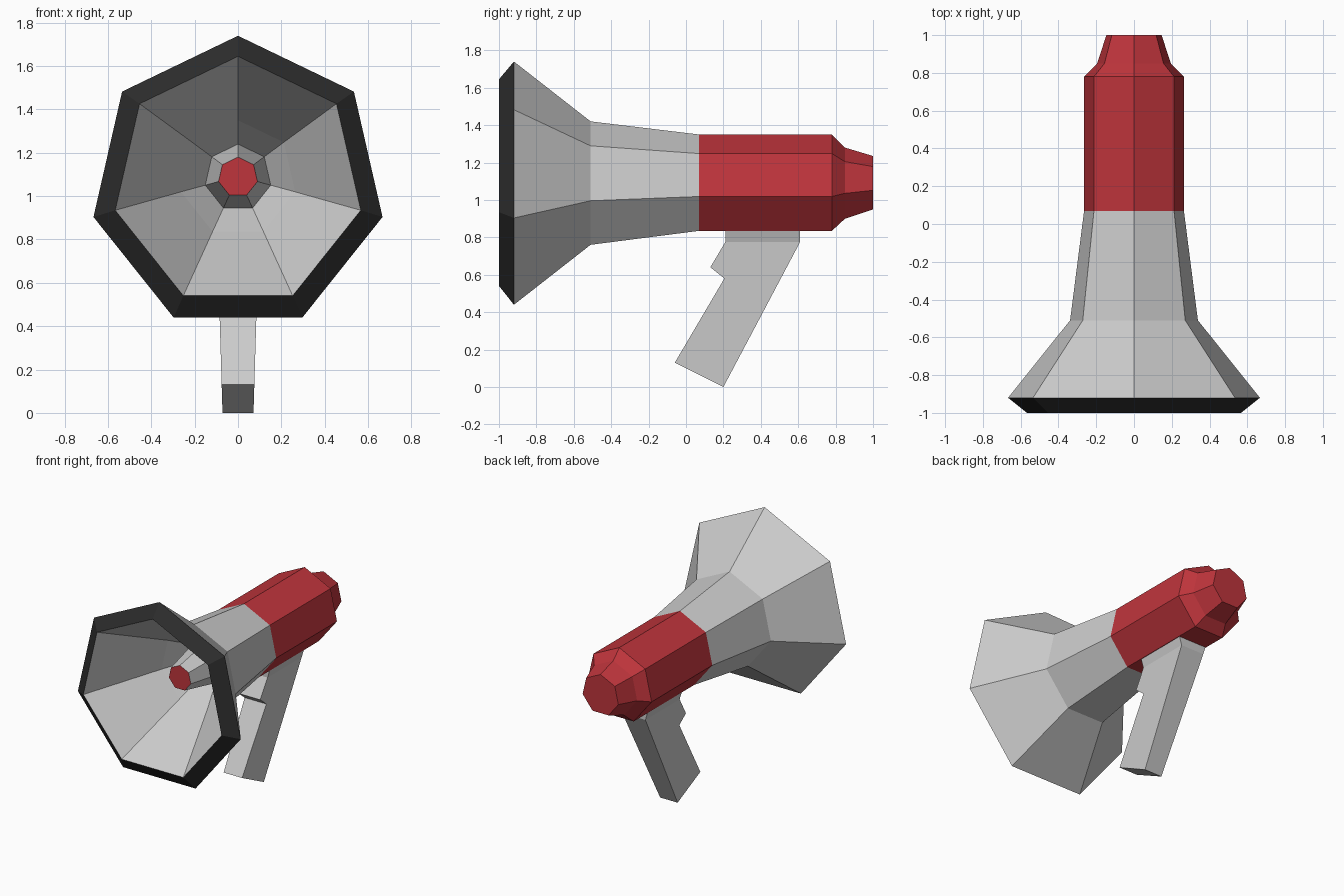
import bpy, bmesh
from math import sin, cos, tau

if "Cube" in bpy.data.objects:
    bpy.data.objects.remove(bpy.data.objects["Cube"])

SIDES = 7


def material(name, rgb):
    m = bpy.data.materials.new(name)
    m.diffuse_color = (*rgb, 1)
    m.use_nodes = True
    m.node_tree.nodes["Principled BSDF"].inputs["Base Color"].default_value = m.diffuse_color
    return m


def finish(bm, name, mat=None):
    me = bpy.data.meshes.new(name)
    bm.to_mesh(me)
    bm.free()
    ob = bpy.data.objects.new(name, me)
    bpy.context.collection.objects.link(ob)
    if mat:
        me.materials.append(mat)
    return ob


def loft(name, rings, mat=None, cap_start=False, cap_end=False):
    """Seven-sided tube along y; each ring is (y, radius, centre z)."""
    bm = bmesh.new()
    loops = [[bm.verts.new((r * sin(tau * k / SIDES), y, c + r * cos(tau * k / SIDES)))
              for k in range(SIDES)] for y, r, c in rings]
    for a, b in zip(loops, loops[1:]):
        for k in range(SIDES):
            n = (k + 1) % SIDES
            bm.faces.new((a[k], a[n], b[n], b[k]))
    if cap_start:
        bm.faces.new(loops[0][::-1])
    if cap_end:
        bm.faces.new(loops[-1])
    return finish(bm, name, mat)


red = material("red", (0.52, 0.035, 0.045))
black = material("black", (0.025, 0.025, 0.025))

# Shared rings
nose_tip = (-0.68, 0.092, 1.088)
nose_base = (-0.36, 0.155, 1.085)
mouth = (-1.0, 0.581, 1.064)
rim_back = (-0.92, 0.684, 1.056)
body_front = (0.07, 0.271, 1.079)

# Horn: central nose, inner bell, rim and outer bell
loft("nose", [nose_tip, nose_base])
loft("inner_bell", [nose_base, (-0.52, 0.27, 1.08), mouth])
loft("rim", [mouth, rim_back], black)
loft("outer_bell", [rim_back, (-0.51, 0.347, 1.073), body_front])

# Red end of the nose
bm = bmesh.new()
y, r, c = nose_tip
bm.faces.new([bm.verts.new((r * sin(tau * k / SIDES), y, c + r * cos(tau * k / SIDES)))
              for k in reversed(range(SIDES))])
finish(bm, "nose_cap", red)

# Red body with stepped mouthpiece
loft("body", [body_front, (0.78, 0.271, 1.079), (0.85, 0.2, 1.08), (1.0, 0.15, 1.085)],
     red, cap_end=True)

# Pistol grip with trigger: side profile (y, z), width grows with height
profile = [(0.21, 0.84), (0.21, 0.775), (0.13, 0.64), (0.205, 0.58),
           (-0.06, 0.13), (0.2, 0.0), (0.61, 0.775), (0.61, 0.84)]


def half_width(z):
    return 0.115 if z > 0.8 else 0.0715 + 0.03 * z


bm = bmesh.new()
left, right = ([bm.verts.new((s * half_width(z), y, z)) for y, z in profile] for s in (-1, 1))
for side in (left, right):
    bm.faces.new(side[1:7])
    bm.faces.new((side[0], side[1], side[6], side[7]))
for i in range(len(profile)):
    j = (i + 1) % len(profile)
    bm.faces.new((left[i], left[j], right[j], right[i]))
bmesh.ops.recalc_face_normals(bm, faces=bm.faces)
finish(bm, "handle")
